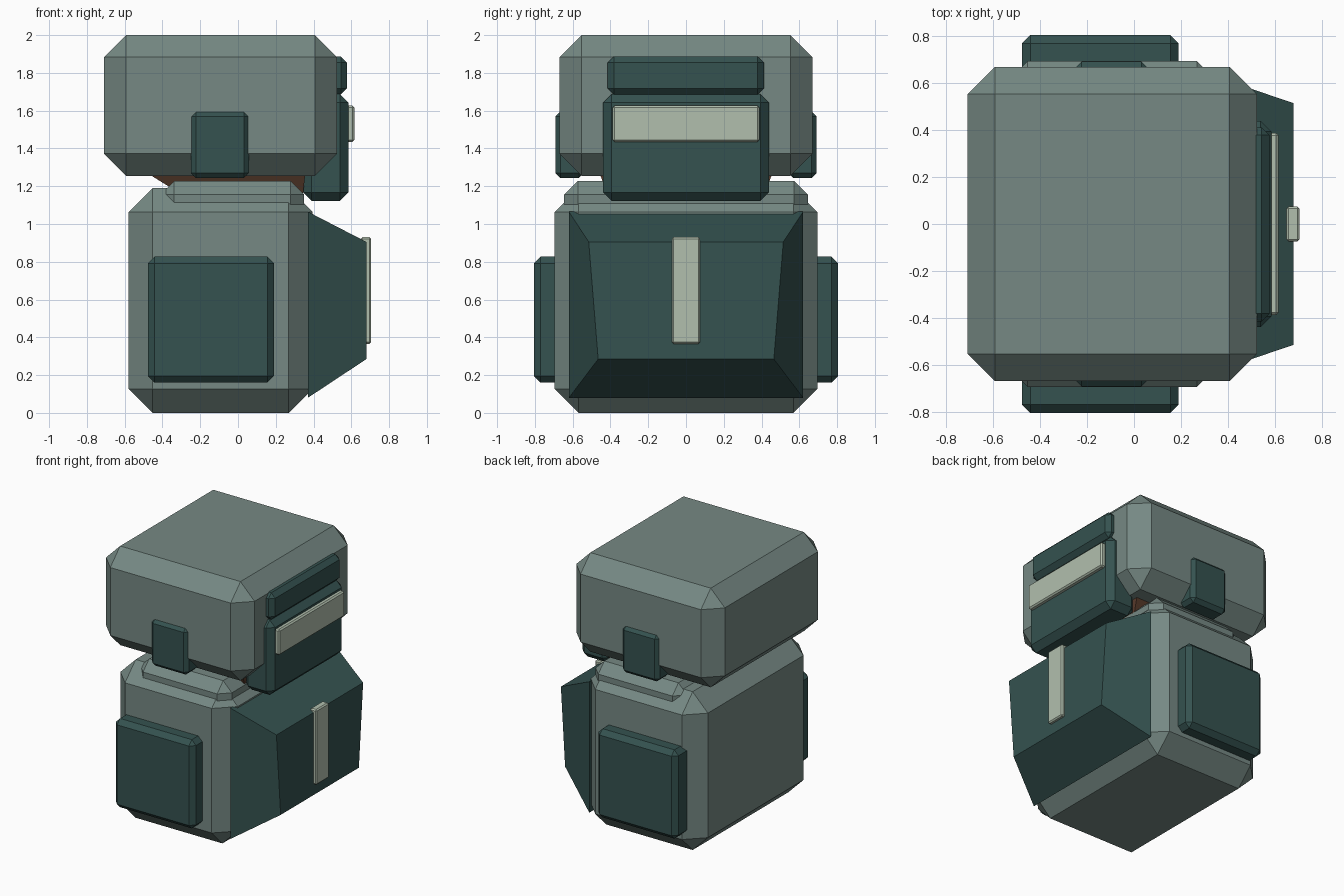
import bpy, bmesh

if "Cube" in bpy.data.objects:
    bpy.data.objects.remove(bpy.data.objects["Cube"])


def material(name, rgb):
    m = bpy.data.materials.new(name)
    m.diffuse_color = (*rgb, 1)
    m.use_nodes = True
    m.node_tree.nodes["Principled BSDF"].inputs["Base Color"].default_value = m.diffuse_color
    return m


ARMOR = material("armor", (0.18, 0.25, 0.23))
DARK = material("dark_plate", (0.035, 0.085, 0.08))
LIGHT = material("light_strip", (0.44, 0.52, 0.42))
BROWN = material("neck_brown", (0.10, 0.045, 0.025))


def finish(bm, name, mat):
    bmesh.ops.recalc_face_normals(bm, faces=bm.faces[:])
    me = bpy.data.meshes.new(name)
    bm.to_mesh(me)
    bm.free()
    ob = bpy.data.objects.new(name, me)
    me.materials.append(mat)
    bpy.context.collection.objects.link(ob)
    return ob


def block(name, x, y, z, chamfer, mat):
    """Chamfered box given as (min, max) ranges."""
    bm = bmesh.new()
    bmesh.ops.create_cube(bm, size=1)
    for v in bm.verts:
        v.co = [r[0] if c < 0 else r[1] for c, r in zip(v.co, (x, y, z))]
    bmesh.ops.bevel(bm, geom=bm.edges[:], offset=chamfer, segments=1,
                    profile=0.5, affect='EDGES')
    return finish(bm, name, mat)


def loft(name, ring_a, ring_b, mat):
    """Closed solid between two four-point rings."""
    bm = bmesh.new()
    a = [bm.verts.new(p) for p in ring_a]
    b = [bm.verts.new(p) for p in ring_b]
    bm.faces.new(a)
    bm.faces.new(b)
    for i in range(4):
        j = (i + 1) % 4
        bm.faces.new((a[i], a[j], b[j], b[i]))
    return finish(bm, name, mat)


def across(x, y_low, z_low, y_high, z_high):
    return [(x, -y_low, z_low), (x, y_low, z_low), (x, y_high, z_high), (x, -y_high, z_high)]


def level(z, x0, x1, y):
    return [(x0, -y, z), (x1, -y, z), (x1, y, z), (x0, y, z)]


# Torso and collar
block("torso", (-0.58, 0.395), (-0.695, 0.695), (0, 1.19), 0.127, ARMOR)
block("collar", (-0.41, 0.35), (-0.645, 0.645), (1.0, 1.228), 0.072, ARMOR)

# Chest wedge with its vertical strip
loft("chest_plate", across(0.37, 0.62, 0.08, 0.62, 1.065),
     across(0.68, 0.465, 0.285, 0.515, 0.905), DARK)
block("chest_strip", (0.65, 0.705), (-0.075, 0.075), (0.365, 0.93), 0.009, LIGHT)

# Neck tapering down into the collar
loft("neck", level(1.3, -0.53, 0.36, 0.47), level(1.12, -0.24, 0.34, 0.4), BROWN)

# Head, brow, face plate and visor
block("head", (-0.71, 0.525), (-0.67, 0.67), (1.255, 2.0), 0.117, ARMOR)
block("brow", (0.42, 0.577), (-0.415, 0.412), (1.685, 1.887), 0.033, DARK)
block("face_plate", (0.345, 0.585), (-0.44, 0.44), (1.123, 1.687), 0.045, DARK)
block("visor", (0.55, 0.616), (-0.388, 0.388), (1.435, 1.627), 0.01, LIGHT)

# Mirrored ear blocks and side plates
for side, s in (("front", -1), ("back", 1)):
    block(side + "_ear", (-0.25, 0.058), sorted((s * 0.54, s * 0.692)),
          (1.243, 1.597), 0.027, DARK)
    block(side + "_side_plate", (-0.477, 0.19), sorted((s * 0.6, s * 0.805)),
          (0.16, 0.827), 0.035, DARK)
